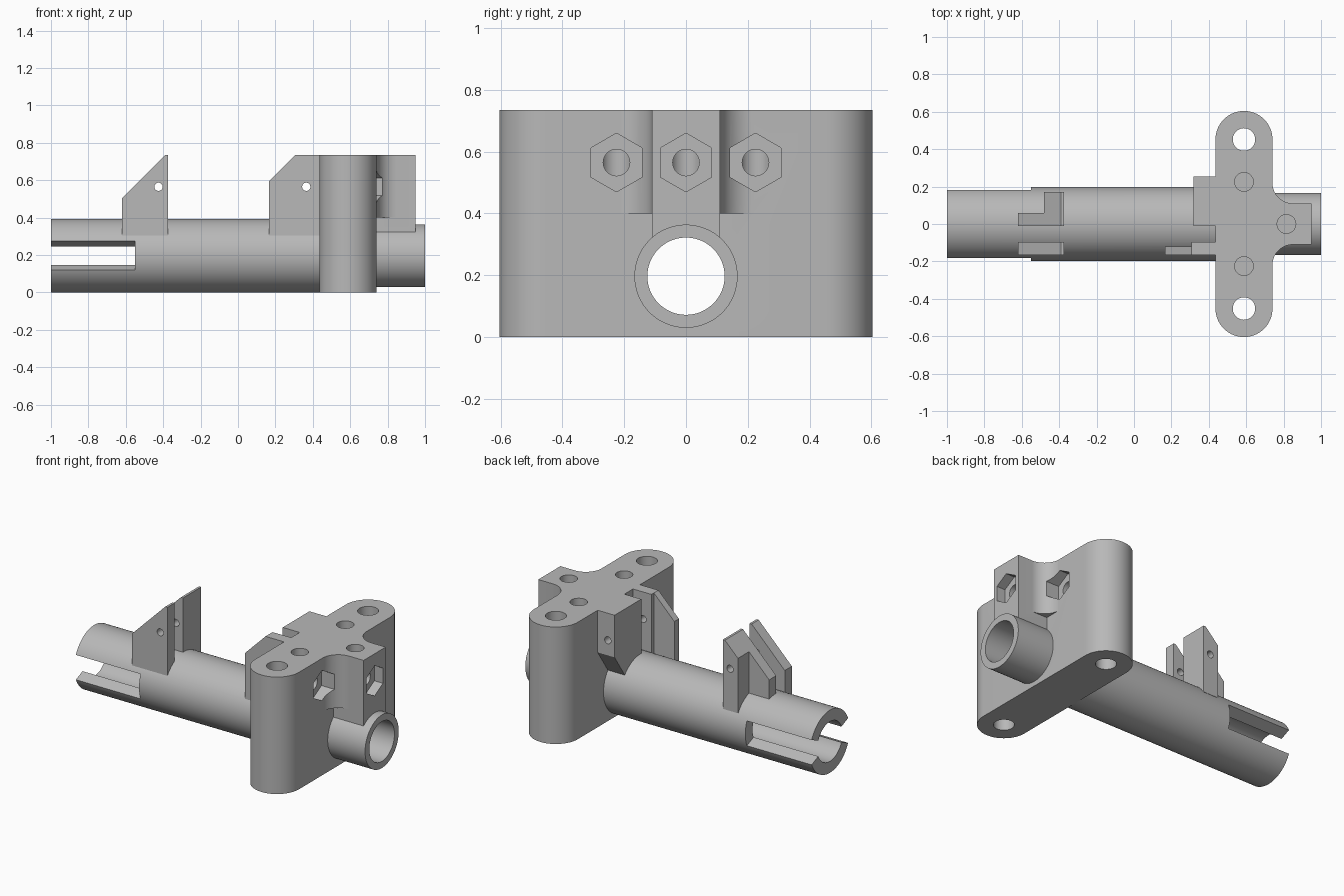
import bpy, bmesh
from math import pi, sin, cos, tan, radians

if "Cube" in bpy.data.objects:
    bpy.data.objects.remove(bpy.data.objects["Cube"], do_unlink=True)

AXIS_Z = 0.197      # height of the tube axis
TOP = 0.735         # top of block and brackets
SCREW_Z = 0.565     # height of screws and pins

grey = bpy.data.materials.new("plain_grey")
grey.use_nodes = True
grey.diffuse_color = (0.48, 0.48, 0.48, 1)
grey.node_tree.nodes["Principled BSDF"].inputs["Base Color"].default_value = grey.diffuse_color


def prism(name, outline, axis, lo, hi):
    """Extrude a 2D outline along one axis from lo to hi."""
    place = {"X": lambda a, b, h: (h, a, b),
             "Y": lambda a, b, h: (a, h, b),
             "Z": lambda a, b, h: (a, b, h)}[axis]
    bm = bmesh.new()
    ends = [[bm.verts.new(place(a, b, h)) for a, b in outline] for h in (lo, hi)]
    bm.faces.new(ends[0])
    bm.faces.new(ends[1])
    n = len(outline)
    for i in range(n):
        j = (i + 1) % n
        bm.faces.new((ends[0][i], ends[0][j], ends[1][j], ends[1][i]))
    bmesh.ops.recalc_face_normals(bm, faces=bm.faces)
    mesh = bpy.data.meshes.new(name)
    bm.to_mesh(mesh)
    bm.free()
    mesh.materials.append(grey)
    obj = bpy.data.objects.new(name, mesh)
    bpy.context.collection.objects.link(obj)
    return obj


def arc(cx, cy, r, start, end, steps):
    angles = [radians(start + (end - start) * i / steps) for i in range(steps + 1)]
    return [(cx + r * cos(t), cy + r * sin(t)) for t in angles]


def rod(name, cx, cy, r, axis, lo, hi, sides=64):
    # the half-step offset for hexagons puts a corner on top
    start = 90 if sides == 6 else 0
    return prism(name, arc(cx, cy, r, start, start + 360, sides)[:-1], axis, lo, hi)


def rect(a0, a1, b0, b1):
    return [(a0, b0), (a1, b0), (a1, b1), (a0, b1)]


def combine(target, other, operation):
    mod = target.modifiers.new(operation.lower(), "BOOLEAN")
    mod.operation = operation
    mod.solver = "EXACT"
    mod.object = other
    bpy.context.view_layer.objects.active = target
    bpy.ops.object.modifier_apply(modifier=mod.name)
    bpy.data.objects.remove(other, do_unlink=True)


# Main tube, with a thinner spigot at the +x end
body = rod("tube_mount", 0, AXIS_Z, 0.197, "X", -1, 0.6, 96)
solids = [rod("spigot", 0, AXIS_Z, 0.167, "X", 0.55, 1, 96)]

# Upright block with rounded ends
block = arc(0.588, 0.452, 0.1525, 0, 180, 32) + arc(0.588, -0.452, 0.1525, 180, 360, 32)
solids.append(prism("upright_block", block, "Z", 0, TOP))

# Flange over the spigot, blended into the block with fillets
solids.append(prism("flange", rect(0.65, 0.95, -0.11, 0.11), "Z", 0.3, TOP))
for s in (-1, 1):
    fillet = [(0.7, s * 0.05), (0.7, s * 0.22)] + arc(0.85, s * 0.22, 0.11, 180, 180 + s * 90, 16)
    fillet.append((0.85, s * 0.05))
    solids.append(prism("fillet", fillet, "Z", 0.4, TOP))

# Sloped brackets near the slotted end
slope = [(-0.62, 0.3), (-0.375, 0.3), (-0.375, TOP), (-0.39, TOP), (-0.62, 0.505)]
tall = [(-0.48, 0.3), (-0.375, 0.3), (-0.375, TOP), (-0.39, TOP), (-0.48, 0.645)]
solids += [prism("outer_front_bracket", slope, "Y", -0.165, -0.095),
           prism("outer_rear_bracket", slope, "Y", -0.01, 0.06),
           prism("outer_rear_post", tall, "Y", 0, 0.17)]

# Brackets next to the block
plate = [(0.165, 0.3), (0.5, 0.3), (0.5, TOP), (0.307, TOP), (0.165, 0.593)]
post = [(-0.01, 0.3), (0.14, 0.3), (0.255, 0.47), (0.255, TOP), (-0.01, TOP)]
solids += [prism("inner_front_bracket", plate, "Y", -0.165, -0.12),
           prism("inner_front_post", rect(0.307, 0.5, 0.3, TOP), "Y", -0.165, -0.095),
           prism("inner_rear_post", post, "X", 0.318, 0.5)]

for part in solids:
    combine(body, part, "UNION")

# Bore and the two radial side slots
cutters = [rod("bore", 0, AXIS_Z, 0.125, "X", -1.1, 1.1, 96)]
rise = 0.4 * tan(radians(23.3))
for s in (-1, 1):
    wedge = [(0, AXIS_Z), (s * 0.4, AXIS_Z - rise), (s * 0.4, AXIS_Z + rise)]
    cutters.append(prism("side_slot", wedge, "X", -1.1, -0.55))
    cutters.append(rod("through_hole", 0.588, s * 0.452, 0.06, "Z", -0.1, 0.9))

# Vertical blind holes, each met by a screw hole and a hexagonal nut pocket
for x, y, face in ((0.588, 0.225, 0.74), (0.588, -0.225, 0.74), (0.815, 0, 0.95)):
    cutters += [rod("blind_hole", x, y, 0.05, "Z", 0.5, 0.9, 48),
                rod("screw_hole", y, SCREW_Z, 0.043, "X", x, face + 0.1, 48),
                rod("nut_pocket", y, SCREW_Z, 0.095, "X", face - 0.06, face + 0.15, 6)]

# Pin holes through the brackets
for x in (-0.425, 0.365):
    cutters.append(rod("pin_hole", x, SCREW_Z, 0.022, "Y", -0.5, 0.5, 32))

for cutter in cutters:
    combine(body, cutter, "DIFFERENCE")

bpy.ops.object.select_all(action="DESELECT")
body.select_set(True)
bpy.context.view_layer.objects.active = body
bpy.ops.object.shade_smooth_by_angle(angle=radians(25))
